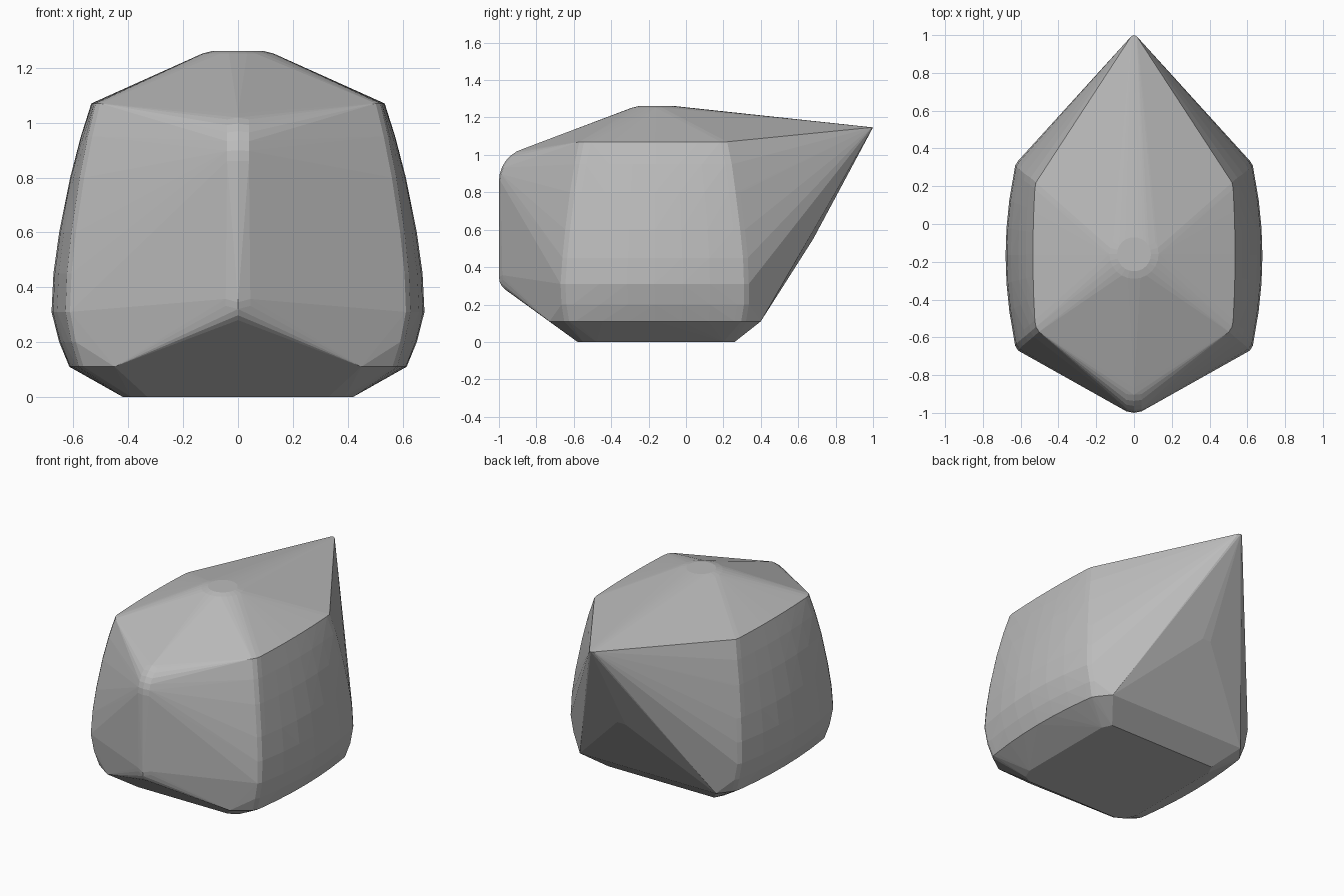
import bpy
import bmesh
from math import sin, cos, pi

cube = bpy.data.objects.get("Cube")
if cube:
    bpy.data.objects.remove(cube, do_unlink=True)

grey = bpy.data.materials.new("stone grey")
grey.use_nodes = True
grey.diffuse_color = (0.5, 0.5, 0.5, 1)
grey.node_tree.nodes["Principled BSDF"].inputs["Base Color"].default_value = (0.5, 0.5, 0.5, 1)

points = []


def add(x, y, z):
    """Add a point and its mirror image."""
    points.append((x, y, z))
    if x > 0:
        points.append((-x, y, z))


# Barrel sides: height, half width, front and back of the wall
rows = [(0.11, 0.615, -0.66, 0.33), (0.2, 0.652, -0.675, 0.345),
        (0.31, 0.68, -0.68, 0.345), (0.45, 0.673, -0.67, 0.34),
        (0.6, 0.652, -0.655, 0.325), (0.8, 0.612, -0.63, 0.30),
        (0.95, 0.573, -0.605, 0.28), (1.07, 0.535, -0.58, 0.255)]
for z, w, front, back in rows:
    bulge = 0.01 + 0.035 * (w - 0.535) / 0.145
    mid, half = (front + back) / 2, (back - front) / 2 - 0.07
    for i in range(7):
        t = i / 3 - 1
        add(w - bulge * t * t, mid + half * t, z)
    # Rounded corners
    for end, side in ((front, -1), (back, 1)):
        for a in (pi / 6, pi / 3, pi / 2):
            add(w - bulge - 0.045 * (1 - cos(a)), end - side * 0.07 * (1 - sin(a)), z)

# Base plate and lower rim
for x, y in ((0.33, -0.58), (0.39, -0.55), (0.42, -0.48), (0.42, 0.2), (0.39, 0.26)):
    add(x, y, 0)
add(0.45, -0.73, 0.11)
add(0.5, 0.4, 0.11)

# Crown disc with a softened rim
for i in range(24):
    a = 2 * pi * i / 24
    for r, z in ((0.13, 1.252), (0.09, 1.262)):
        points.append((r * cos(a), -0.16 + r * sin(a), z))

# Nose ridge: rounded brow and chin joined by a straight edge
for i in range(7):
    a = i / 6 * 1.3
    y, z = -0.82 - 0.18 * cos(a), 0.86 + 0.18 * sin(a)
    add(0, y, z)
    add(0.04, y + 0.008 * cos(a), z - 0.008 * sin(a))
    add(0.07, y + 0.03 * cos(a), z - 0.03 * sin(a))
for i in range(4):
    a = i / 3 * 0.95
    y, z = -0.92 - 0.08 * cos(a), 0.345 - 0.08 * sin(a)
    add(0, y, z)
    add(0.045, y + 0.018, z + 0.012)

# Tail point and keel
for i in range(8):
    a = 2 * pi * i / 8
    points.append((0.02 * cos(a), 0.98 + 0.02 * sin(a), 1.147))
add(0.03, 0.68, 0.55)

# Wrap everything in one faceted shell
bm = bmesh.new()
for p in points:
    bm.verts.new(p)
hull = bmesh.ops.convex_hull(bm, input=bm.verts)
inner = {g for g in hull["geom_interior"] + hull["geom_unused"]
         if isinstance(g, bmesh.types.BMVert)}
bmesh.ops.delete(bm, geom=list(inner), context="VERTS")
bmesh.ops.recalc_face_normals(bm, faces=bm.faces)
mesh = bpy.data.meshes.new("faceted_stone")
bm.to_mesh(mesh)
bm.free()
mesh.materials.append(grey)
stone = bpy.data.objects.new("faceted_stone", mesh)
bpy.context.collection.objects.link(stone)
